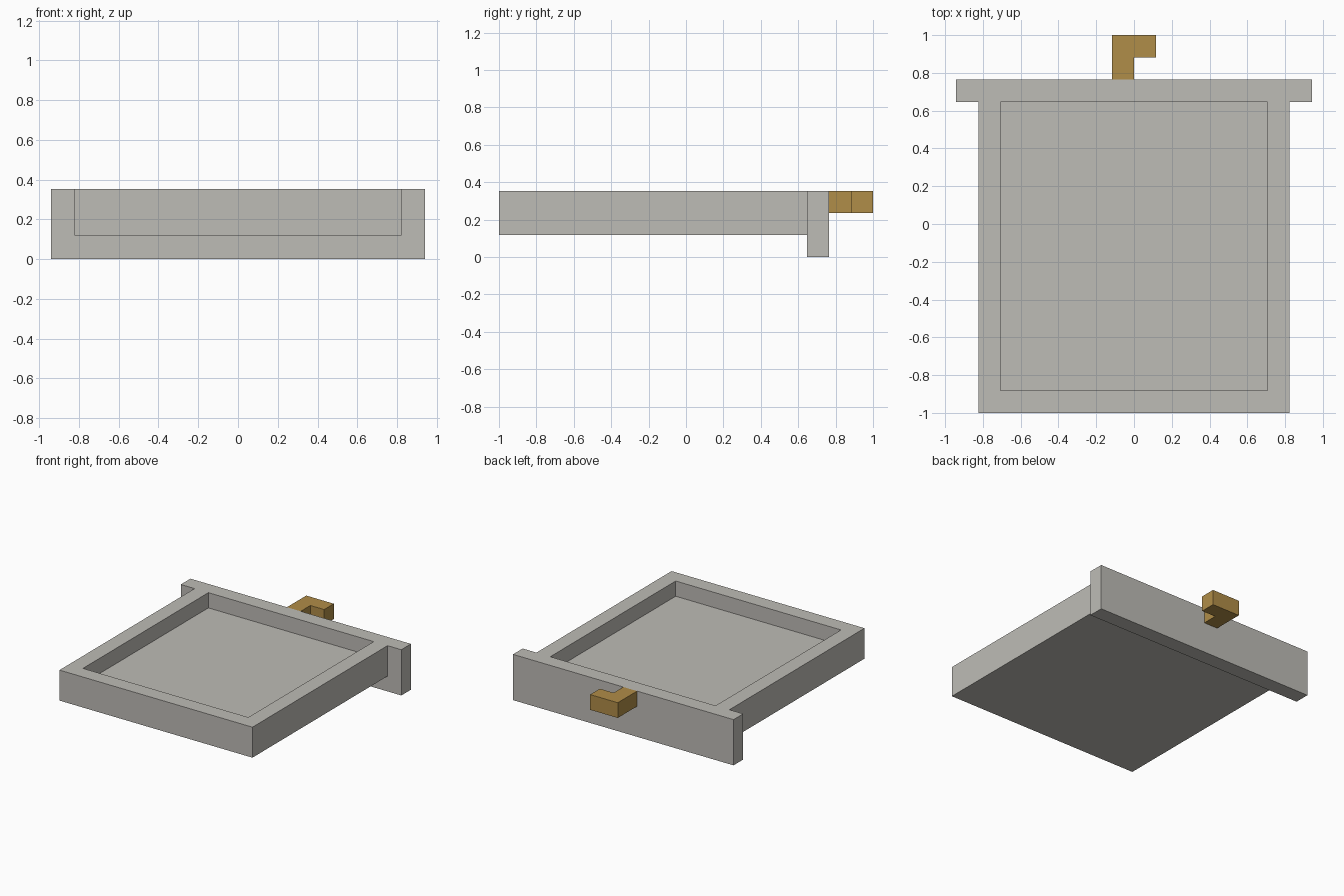
import bpy
import bmesh

cube = bpy.data.objects.get("Cube")
if cube:
    bpy.data.objects.remove(cube, do_unlink=True)

U = 2 / 17  # board thickness, the module for every dimension


def make_material(name, color):
    mat = bpy.data.materials.new(name)
    mat.use_nodes = True
    mat.diffuse_color = color
    bsdf = mat.node_tree.nodes["Principled BSDF"]
    bsdf.inputs["Base Color"].default_value = color
    bsdf.inputs["Roughness"].default_value = 0.8
    return mat


def extrude_outline(name, outline, z0, z1, mat):
    """Extrude a plan outline (in modules) from z0 to z1 (in modules)."""
    bm = bmesh.new()
    base = bm.faces.new([bm.verts.new((x * U, y * U, z0 * U)) for x, y in outline])
    top = bmesh.ops.extrude_face_region(bm, geom=[base], use_keep_orig=True)
    verts = [g for g in top["geom"] if isinstance(g, bmesh.types.BMVert)]
    bmesh.ops.translate(bm, verts=verts, vec=(0, 0, (z1 - z0) * U))
    bmesh.ops.recalc_face_normals(bm, faces=bm.faces)
    mesh = bpy.data.meshes.new(name)
    bm.to_mesh(mesh)
    bm.free()
    mesh.materials.append(mat)
    obj = bpy.data.objects.new(name, mesh)
    bpy.context.collection.objects.link(obj)
    return obj


def rect(x0, x1, y0, y1):
    return [(x0, y0), (x1, y0), (x1, y1), (x0, y1)]


grey = make_material("warm_grey", (0.515, 0.503, 0.468, 1))
gold = make_material("gold", (0.434, 0.266, 0.065, 1))

# U-shaped rim: two long sides and the far end
extrude_outline("drawer_sides",
                [(-7, 5.5), (-7, -8.5), (7, -8.5), (7, 5.5),
                 (6, 5.5), (6, -7.5), (-6, -7.5), (-6, 5.5)], 1, 3, grey)

# Floor board inside the rim
extrude_outline("drawer_floor", rect(-6, 6, -7.5, 5.5), 1, 2, grey)

# Wide, taller panel that closes the drawer
extrude_outline("drawer_panel", rect(-8, 8, 5.5, 6.5), 0, 3, grey)

# Hooked handle
extrude_outline("handle",
                [(-1, 6.5), (0, 6.5), (0, 7.5), (1, 7.5), (1, 8.5), (-1, 8.5)],
                2, 3, gold)
